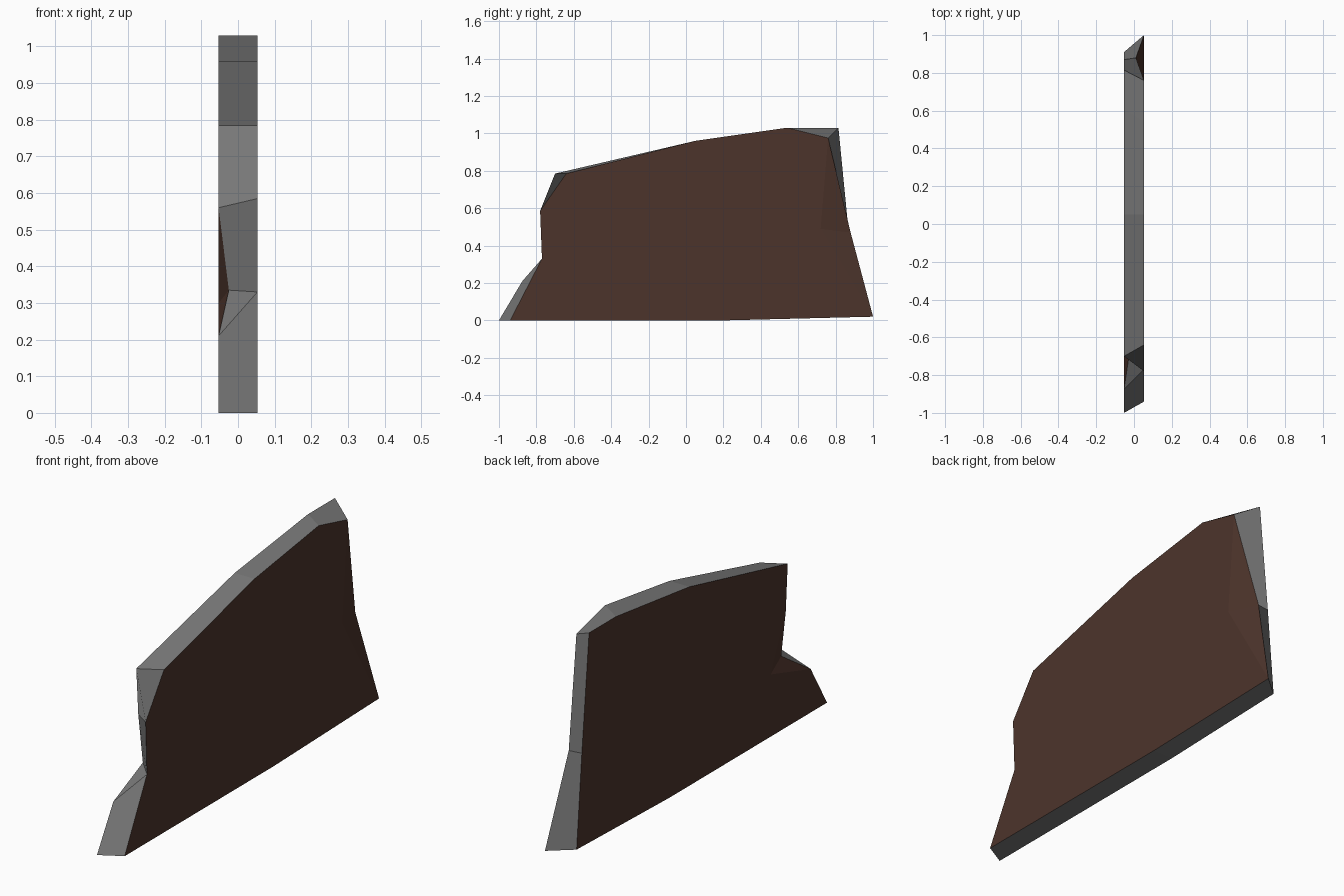
import bpy, bmesh

if "Cube" in bpy.data.objects:
    bpy.data.objects.remove(bpy.data.objects["Cube"])

HALF = 0.053  # half thickness of the slab


def material(name, rgb):
    m = bpy.data.materials.new(name)
    m.diffuse_color = (*rgb, 1.0)
    m.use_nodes = True
    m.node_tree.nodes["Principled BSDF"].inputs["Base Color"].default_value = m.diffuse_color
    return m


# Matching outlines of the two sides: (y, z) or (x, y, z) for a chipped-in corner
right = [(-.94, 0), (-.77, .33), (-.77, .33), (-.78, .585), (-.64, .785), (.05, .96),
         (.54, 1.03), (.76, .975), (.01, .88, .47), (1, .02), (.2, 0)]
left = [(-1, 0), (-.875, .21), (-.025, -.69, .335), (-.685, .56), (-.70, .785), (.05, .96),
        (.61, 1.03), (.815, 1.03), (.87, .47), (.91, .02), (.2, 0)]

bm = bmesh.new()


def outline(points, x):
    verts = {}
    loop = []
    for p in points:
        if p not in verts:
            verts[p] = bm.verts.new(p if len(p) == 3 else (x, *p))
        loop.append(verts[p])
    return loop


def side(loop, chip, inner):
    """Broad flat side with one chipped corner folded in around an inner point."""
    e = bm.verts.new(inner)
    prev, corner, nxt = loop[chip - 1], loop[chip], loop[chip + 1]
    flat = list(dict.fromkeys(e if v is corner else v for v in loop))
    for verts in (flat, (prev, corner, e), (corner, nxt, e)):
        bm.faces.new(verts).material_index = 1


r, l = outline(right, HALF), outline(left, -HALF)

# Grey rim joining the two outlines
for i in range(len(r)):
    j = (i + 1) % len(r)
    bm.faces.new(list(dict.fromkeys((r[i], r[j], l[j], l[i])))).material_index = 0

# Brown sides
side(r, 8, (HALF, .72, .49))
side(l, 2, (-HALF, -.57, .30))

bmesh.ops.recalc_face_normals(bm, faces=bm.faces)
bmesh.ops.triangulate(bm, faces=[f for f in bm.faces if len(f.verts) > 4])
mesh = bpy.data.meshes.new("broken_slab")
bm.to_mesh(mesh)
bm.free()
mesh.materials.append(material("grey rim", (.19, .19, .19)))
mesh.materials.append(material("dark brown side", (.073, .034, .024)))
bpy.context.collection.objects.link(bpy.data.objects.new("broken_slab", mesh))
